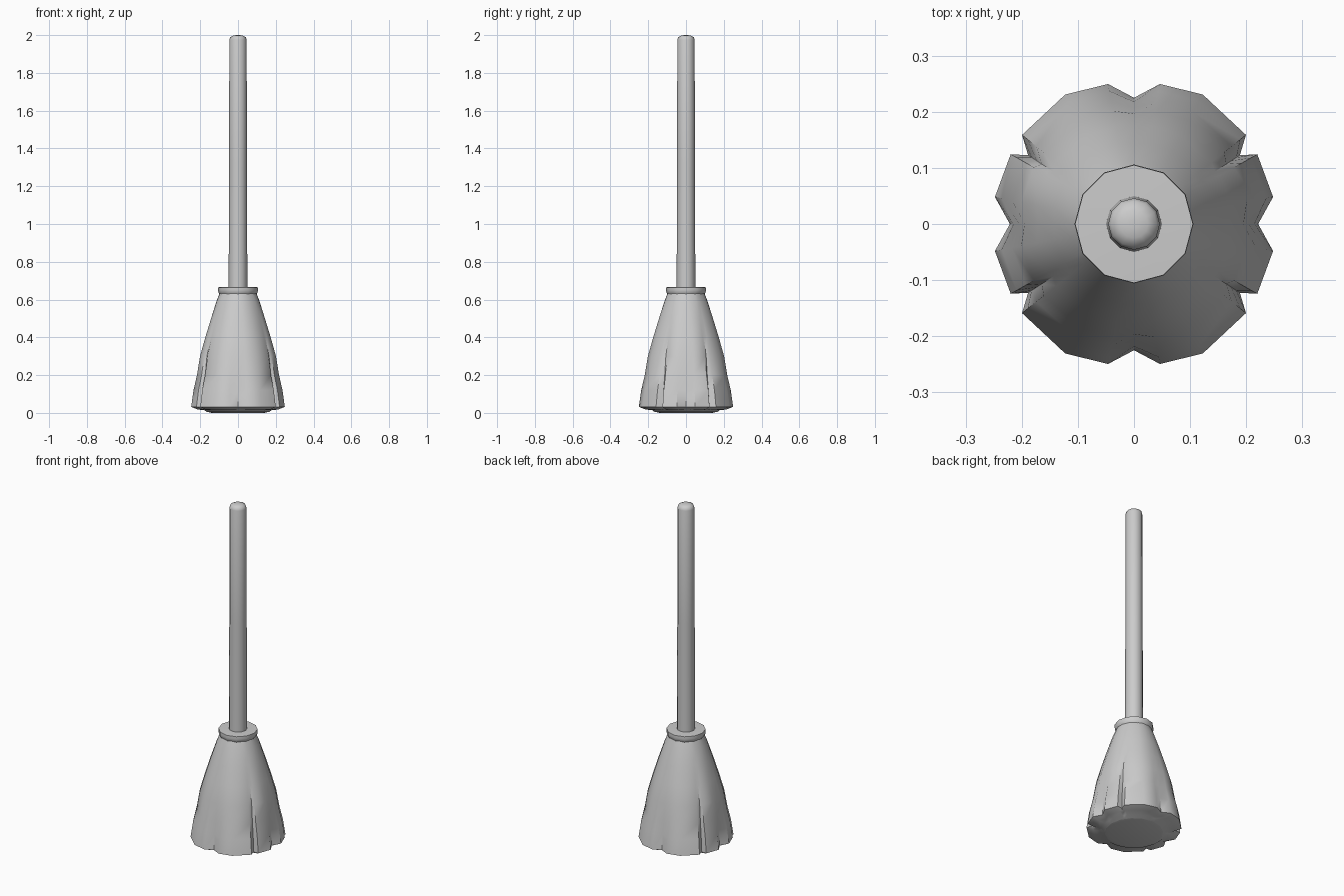
import bpy, bmesh
from math import sin, cos, pi, radians

cube = bpy.data.objects.get("Cube")
if cube:
    bpy.data.objects.remove(cube)

grey = bpy.data.materials.new("light grey")
grey.use_nodes = True
COLOUR = (0.6, 0.6, 0.6, 1)
grey.diffuse_color = COLOUR
grey.node_tree.nodes["Principled BSDF"].inputs["Base Color"].default_value = COLOUR


def loft(name, rings, angle):
    """Skin a list of point rings and close both ends."""
    bm = bmesh.new()
    loops = [[bm.verts.new(p) for p in ring] for ring in rings]
    n = len(loops[0])
    for low, high in zip(loops, loops[1:]):
        for i in range(n):
            j = (i + 1) % n
            bm.faces.new((low[i], low[j], high[j], high[i]))
    bm.faces.new(loops[0][::-1])
    bm.faces.new(loops[-1])
    bmesh.ops.recalc_face_normals(bm, faces=bm.faces)
    mesh = bpy.data.meshes.new(name)
    bm.to_mesh(mesh)
    bm.free()
    mesh.materials.append(grey)
    obj = bpy.data.objects.new(name, mesh)
    bpy.context.collection.objects.link(obj)
    bpy.ops.object.select_all(action='DESELECT')
    obj.select_set(True)
    bpy.context.view_layer.objects.active = obj
    bpy.ops.object.shade_smooth_by_angle(angle=radians(angle))
    return obj


def lathe(name, profile, sides, angle):
    turns = [2 * pi * i / sides for i in range(sides)]
    return loft(name, [[(r * cos(a), r * sin(a), z) for a in turns]
                       for r, z in profile], angle)


# Round handle with a low domed tip
lathe("handle", [(0.05, 0.6), (0.047, 1.3), (0.046, 1.975),
                 (0.041, 1.99), (0.025, 1.998), (0.008, 2.0)], 12, 50)

# Binding collar
lathe("collar", [(0.09, 0.61), (0.098, 0.628), (0.104, 0.638),
                 (0.106, 0.65), (0.105, 0.665), (0.045, 0.667)], 12, 50)

# Bristle outline for one quadrant: angle, radius factor, whether it is a groove
QUADRANT = [(0, 0.885, 1), (11, 1.01, 0), (29.5, 1.01, 0), (33, 0.9, 1),
            (38.5, 1.02, 0), (62, 1.045, 0), (79.5, 1.015, 0)]
outline = QUADRANT + [(90, 0.9, 1)]
outline += [(180 - a, f, g) for a, f, g in QUADRANT[:0:-1]]
outline += [(180, 0.885, 1)]
outline += [(360 - a, f, g) for a, f, g in outline[-2:0:-1]]

# Bristle skirt: radius, height, groove strength
SKIRT = [(0.165, 0.004, 0.0), (0.18, 0.014, 0.3), (0.215, 0.018, 0.8),
         (0.25, 0.032, 1.0), (0.238, 0.12, 0.85), (0.22, 0.2, 0.6),
         (0.204, 0.3, 0.38), (0.176, 0.4, 0.25), (0.145, 0.5, 0.15),
         (0.115, 0.59, 0.05), (0.097, 0.635, 0.0)]
rings = []
for radius, z, strength in SKIRT:
    ring = []
    for a, factor, groove in outline:
        r = radius * (1 + (factor - 1) * strength)
        ring.append((r * cos(radians(a)), r * sin(radians(a)), z))
    rings.append(ring)
loft("bristles", rings, 45)

# Core disc under the bristles
lathe("bristle_core", [(0.14, 0.0), (0.165, 0.006), (0.165, 0.03)], 16, 40)
